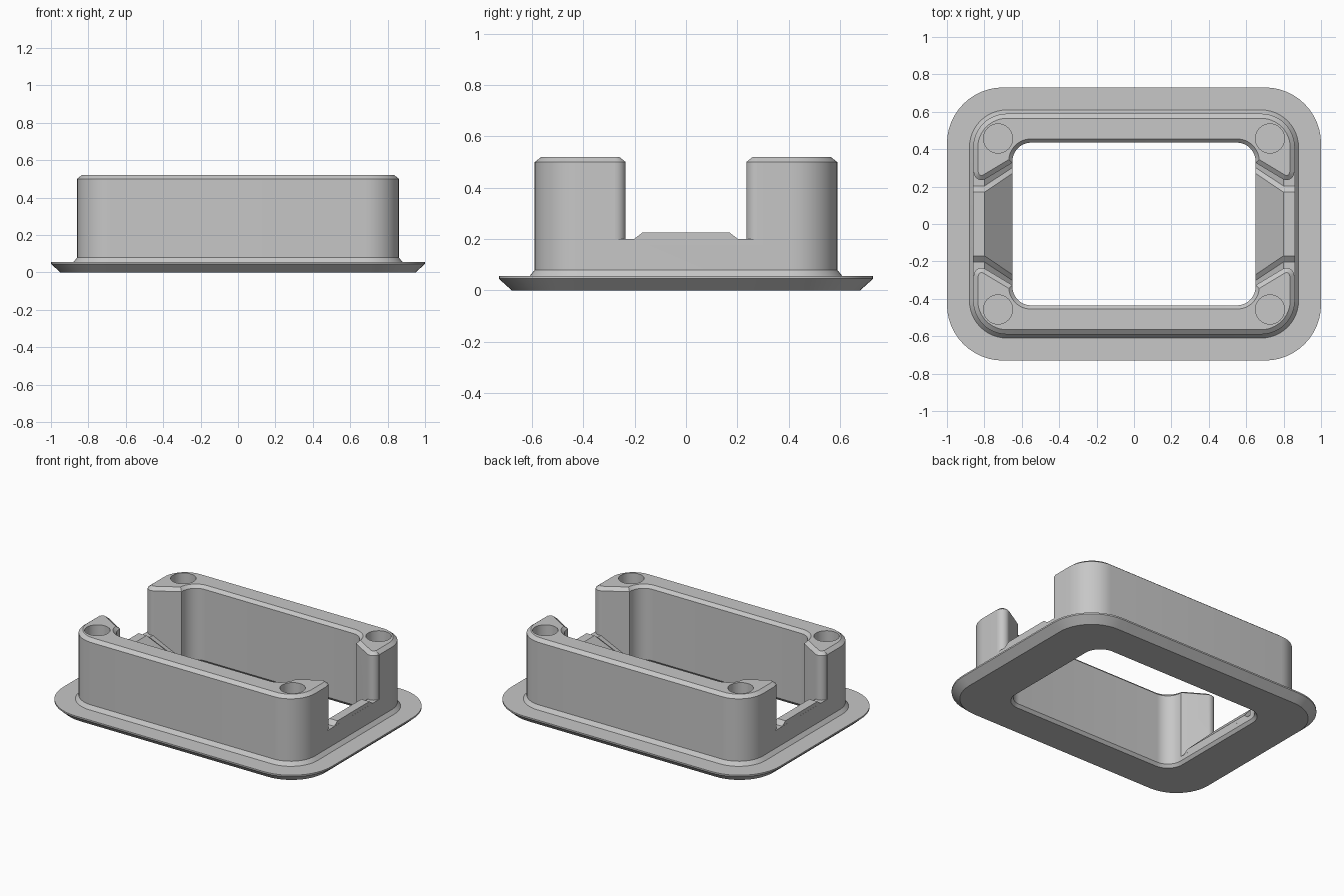
import bpy, bmesh
from math import pi, sin, cos, radians
from mathutils import Vector

cube = bpy.data.objects.get("Cube")
if cube:
    bpy.data.objects.remove(cube, do_unlink=True)

grey = bpy.data.materials.new("plain grey")
grey.use_nodes = True
grey.diffuse_color = (0.57, 0.57, 0.57, 1)
grey.node_tree.nodes["Principled BSDF"].inputs["Base Color"].default_value = grey.diffuse_color


def loft(name, sections, ring=False):
    """Skin matching closed sections; either wrap round or cap both ends."""
    bm = bmesh.new()
    rows = [[bm.verts.new(p) for p in s] for s in sections]
    n = len(rows[0])
    pairs = list(zip(rows, rows[1:]))
    if ring:
        pairs.append((rows[-1], rows[0]))
    else:
        bm.faces.new(rows[0])
        bm.faces.new(rows[-1])
    for a, b in pairs:
        for i in range(n):
            j = (i + 1) % n
            bm.faces.new((a[i], a[j], b[j], b[i]))
    bmesh.ops.recalc_face_normals(bm, faces=bm.faces)
    mesh = bpy.data.meshes.new(name)
    bm.to_mesh(mesh)
    bm.free()
    mesh.materials.append(grey)
    obj = bpy.data.objects.new(name, mesh)
    bpy.context.collection.objects.link(obj)
    return obj


def rounded_rect(hx, hy, r, z, steps=12):
    pts = []
    for k, (sx, sy) in enumerate(((1, 1), (-1, 1), (-1, -1), (1, -1))):
        for i in range(steps + 1):
            a = (k + i / steps) * pi / 2
            pts.append((sx * (hx - r) + r * cos(a), sy * (hy - r) + r * sin(a), z))
    return pts


def combine(target, tool, operation):
    mod = target.modifiers.new(operation.lower(), 'BOOLEAN')
    mod.operation = operation
    mod.solver = 'EXACT'
    mod.object = tool
    bpy.context.view_layer.objects.active = target
    bpy.ops.object.modifier_apply(modifier=mod.name)
    bpy.data.objects.remove(tool, do_unlink=True)


# Flanged housing: one profile carried round the rounded rectangle
profile = [
    (0.95, 0.68, 0.25, 0), (1, 0.73, 0.3, 0.045), (1, 0.73, 0.3, 0.055),
    (0.88, 0.61, 0.2, 0.055), (0.86, 0.59, 0.18, 0.08),
    (0.86, 0.59, 0.18, 0.5), (0.835, 0.565, 0.155, 0.52),
    (0.67, 0.455, 0.12, 0.52), (0.65, 0.435, 0.1, 0.5),
    (0.65, 0.435, 0.1, 0.02), (0.665, 0.45, 0.115, 0),
]
housing = loft("housing", [rounded_rect(*p) for p in profile], ring=True)


def notch_section(s, r, z):
    """Plan of an end notch; the post tips are rounded to radius r."""
    c = Vector((0.815, 0.277))
    start = radians(239)
    half = [c + r * Vector((cos(start), sin(start)))
            + 0.35 * Vector((sin(start), -cos(start)))]
    for i in range(11):
        a = start + (2 * pi - start) * i / 10
        half.append(c + r * Vector((cos(a), sin(a))))
    half.append(Vector((0.95, c.y)))
    return [(s * p.x, p.y, z) for p in half] + [(s * p.x, -p.y, z) for p in reversed(half)]


for s in (1, -1):
    # End notch with flared rim and a floor that slopes into the opening
    notch = loft("notch_cutter", [notch_section(s, r, z) for r, z in
                                  ((0.042, -0.15), (0.042, 0.5), (0.0045, 0.53))])
    floor = [(0.4, -0.2), (0.8, 0.2), (1.1, 0.2), (1.1, 0.7), (0.4, 0.7)]
    slab = loft("floor_cutter", [[(s * x, y, z) for x, z in floor] for y in (-0.6, 0.6)])
    combine(notch, slab, 'INTERSECT')
    combine(housing, notch, 'DIFFERENCE')

    # Raised sill and ramp between the two grooves
    rows = []
    for x, h, z in ((0.6505, 0.27, 0.075), (0.8, 0.17, 0.225), (0.8595, 0.17, 0.225)):
        rows.append([(s * x, y, t) for y, t in (
            (-h - 0.035, 0.03), (-h - 0.035, z - 0.027), (-h, z),
            (h, z), (h + 0.035, z - 0.027), (h + 0.035, 0.03))])
    combine(housing, loft("sill", rows), 'UNION')

    # Screw holes in the corner posts
    for t in (1, -1):
        hole = loft("hole_cutter", [
            [(s * 0.727 + 0.078 * cos(i * pi / 16), t * 0.457 + 0.078 * sin(i * pi / 16), z)
             for i in range(32)] for z in (0.2, 0.6)])
        combine(housing, hole, 'DIFFERENCE')

bpy.ops.object.select_all(action='DESELECT')
housing.select_set(True)
bpy.context.view_layer.objects.active = housing
bpy.ops.object.shade_smooth_by_angle(angle=radians(25))
